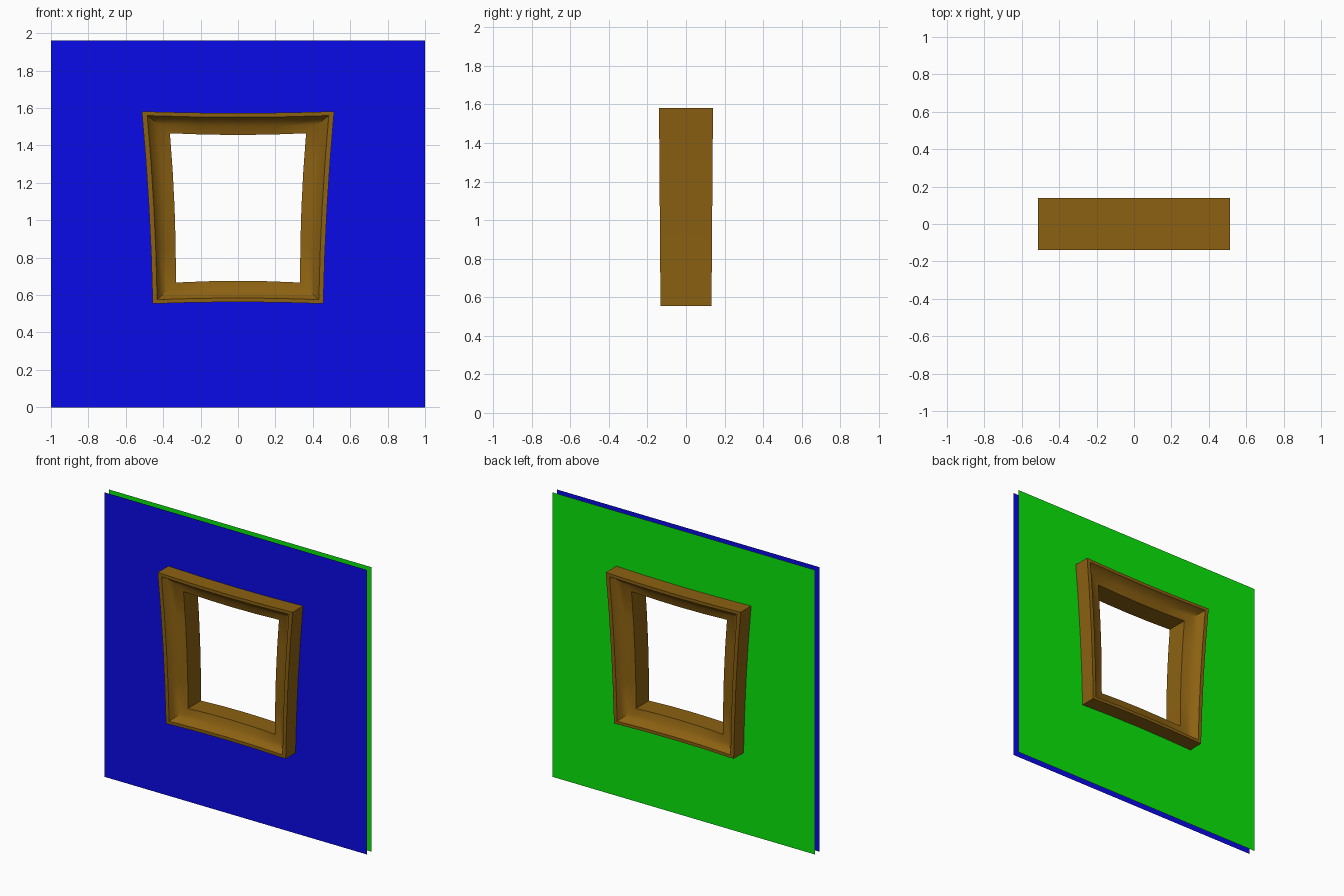
import bpy, bmesh

if "Cube" in bpy.data.objects:
    bpy.data.objects.remove(bpy.data.objects["Cube"])

DEPTH = 0.14      # half depth of the frame
SEG = 4           # segments along each side
SAG = 0.009       # inward bow of every side
Z_TOP, Z_BOT = 1.582, 0.554


def material(name, rgb):
    m = bpy.data.materials.new(name)
    m.diffuse_color = (*rgb, 1)
    m.use_nodes = True
    m.node_tree.nodes["Principled BSDF"].inputs["Base Color"].default_value = m.diffuse_color
    return m


def make(name, bm, mat):
    me = bpy.data.meshes.new(name)
    bm.to_mesh(me)
    bm.free()
    ob = bpy.data.objects.new(name, me)
    bpy.context.collection.objects.link(ob)
    me.materials.append(mat)
    return ob


def ring(corners, sag):
    """Four-sided loop subdivided into SEG pieces, each side bowed inwards."""
    inward = [(0, 1), (-1, 0), (0, -1), (1, 0)]
    pts = []
    for i in range(4):
        (x0, z0), (x1, z1) = corners[i], corners[(i + 1) % 4]
        for k in range(SEG):
            t = k / SEG
            b = sag * 4 * t * (1 - t)
            pts.append((x0 + (x1 - x0) * t + inward[i][0] * b,
                        z0 + (z1 - z0) * t + inward[i][1] * b))
    return pts


def frame_ring(f):
    """Tapered loop; f = 0 is the outer edge, f = 1 the opening."""
    top, bot = 0.514 - 0.150 * f, 0.456 - 0.124 * f
    zt, zb = Z_TOP - 0.117 * f, Z_BOT + 0.113 * f
    return ring([(-bot, zb), (bot, zb), (top, zt), (-top, zt)], SAG)


def loft(loops, closed):
    bm = bmesh.new()
    rows = [[bm.verts.new(p) for p in loop] for loop in loops]
    n = len(rows[0])
    for j in range(len(rows) if closed else len(rows) - 1):
        a, b = rows[j], rows[(j + 1) % len(rows)]
        for i in range(n):
            bm.faces.new((a[i], a[(i + 1) % n], b[(i + 1) % n], b[i]))
    return bm


# Window frame: flat rim, coved slope, flat inner band, mirrored front to back
half = [(0, -1), (0.19, -1), (0.32, -0.78), (0.6, -0.62), (1, -0.53)]
profile = half + [(f, -d) for f, d in reversed(half)]
loops = []
for f, d in profile:
    loops.append([(x, d * DEPTH * (0.945 + 0.055 * (z - Z_BOT) / (Z_TOP - Z_BOT)), z)
                  for x, z in frame_ring(f)])
bm = loft(loops, True)
bmesh.ops.recalc_face_normals(bm, faces=bm.faces)
frame = make("window_frame", bm, material("brown_wood", (0.26, 0.12, 0.006)))
bpy.context.view_layer.objects.active = frame
frame.select_set(True)
bpy.ops.object.shade_smooth_by_angle(angle=0.52)

# Two thin wall sheets with an opening hidden inside the frame
outer = ring([(-1, 0), (1, 0), (1, 1.96), (-1, 1.96)], 0)
for name, y, rgb in (("front_wall", -0.025, (0.003, 0.003, 0.8)),
                     ("back_wall", 0.025, (0.003, 0.8, 0.003))):
    bm = loft([[(x, y, z) for x, z in outer],
               [(x, y, z) for x, z in frame_ring(0.4)]], False)
    bm.normal_update()
    for face in bm.faces:
        if face.normal.y * y < 0:
            face.normal_flip()
    make(name, bm, material(name + "_paint", rgb))
